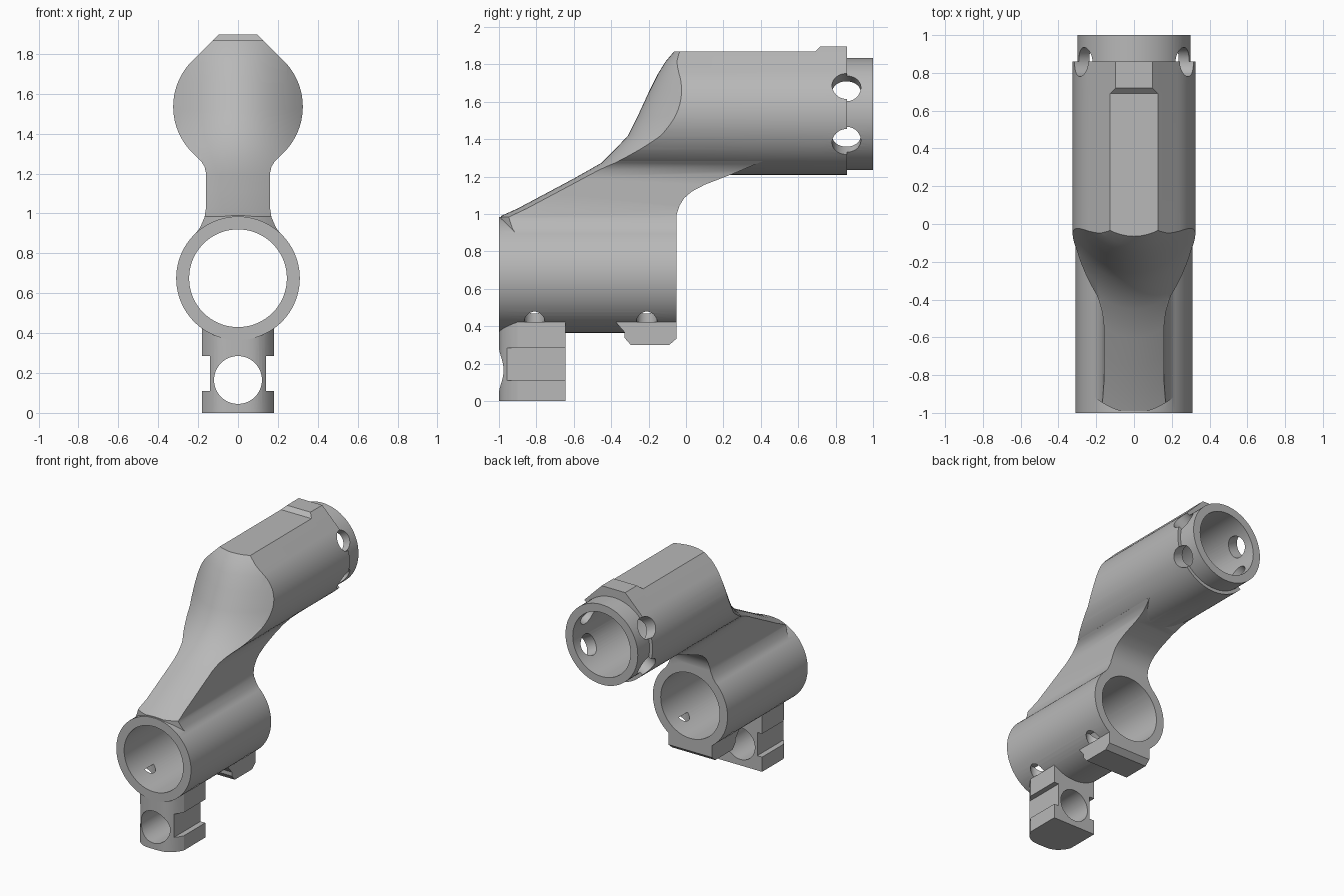
import bpy, bmesh, math
from mathutils import Matrix

if "Cube" in bpy.data.objects:
    bpy.data.objects.remove(bpy.data.objects["Cube"])

grey = bpy.data.materials.new("plain grey")
grey.diffuse_color = (0.48, 0.48, 0.48, 1)
grey.use_nodes = True
grey.node_tree.nodes["Principled BSDF"].inputs["Base Color"].default_value = grey.diffuse_color


def loft(name, rings):
    """Closed solid through matching rings of 3D points."""
    bm = bmesh.new()
    vs = [[bm.verts.new(p) for p in r] for r in rings]
    n = len(vs[0])
    for a, b in zip(vs, vs[1:]):
        for i in range(n):
            j = (i + 1) % n
            bm.faces.new((a[i], a[j], b[j], b[i]))
    bm.faces.new(vs[0][::-1])
    bm.faces.new(vs[-1])
    bmesh.ops.recalc_face_normals(bm, faces=bm.faces)
    me = bpy.data.meshes.new(name)
    bm.to_mesh(me)
    bm.free()
    me.materials.append(grey)
    ob = bpy.data.objects.new(name, me)
    bpy.context.collection.objects.link(ob)
    return ob


def prism(name, pts, axis, a, b):
    place = {'x': lambda p, t: (t, p[0], p[1]),
             'y': lambda p, t: (p[0], t, p[1]),
             'z': lambda p, t: (p[0], p[1], t)}[axis]
    return loft(name, [[place(p, t) for p in pts] for t in (a, b)])


def disc(cx, cy, r, n=72):
    return [(cx + r * math.cos(2 * math.pi * i / n), cy + r * math.sin(2 * math.pi * i / n)) for i in range(n)]


def box(x0, x1, z0, z1):
    return [(x0, z0), (x1, z0), (x1, z1), (x0, z1)]


def combine(ob, other, op):
    m = ob.modifiers.new(op, 'BOOLEAN')
    m.operation, m.object, m.solver = op, other, 'EXACT'
    bpy.context.view_layer.objects.active = ob
    bpy.ops.object.modifier_apply(modifier=m.name)
    bpy.data.objects.remove(other)


def cut(ob, other):
    combine(ob, other, 'DIFFERENCE')


def add(ob, other):
    combine(ob, other, 'UNION')


# Upper barrel: round with a flat-topped peak, raised key near the rear
ZB, RB = 1.535, 0.325


def peaked(y, top):
    arc = [math.radians(135 + 270 * i / 60) for i in range(61)]
    w = RB * math.sqrt(2) - (top - ZB)
    pts = [(RB * math.cos(t), ZB + RB * math.sin(t)) for t in arc] + [(w, top), (-w, top)]
    return [(x, y, z) for x, z in pts]


body = loft("bracket_body", [peaked(-0.6, 1.868), peaked(0.69, 1.868), peaked(0.72, 1.897), peaked(0.86, 1.897)])

# Neck with fillets into both tubes, hollowed at the rear by a curve
half = [(0.15, 0.8), (0.222, 0.885), (0.19, 0.93), (0.168, 0.98), (0.16, 1.03), (0.16, 1.2),
        (0.168, 1.235), (0.185, 1.262), (0.207, 1.284), (0.15, 1.4)]
neck = prism("neck", half + [(-x, z) for x, z in reversed(half)], 'y', -0.99, 0.45)
cut(neck, prism("neck_rear_cutter", [(-0.05, 0.7), (-0.05, 1.0), (-0.035, 1.045), (-0.01, 1.085), (0.03, 1.12),
                                     (0.1, 1.157), (0.25, 1.215), (0.38, 1.27), (0.5, 1.32), (0.6, 1.32),
                                     (0.6, 0.7)], 'x', -0.5, 0.5))
add(body, neck)

# Swept front face, bulging forward in the middle
front = [(-1.0, 0.86), (-1.0, 0.985), (-0.9, 1.03), (-0.75, 1.11), (-0.6, 1.19), (-0.45, 1.275), (-0.38, 1.345),
         (-0.31, 1.42), (-0.26, 1.52), (-0.2, 1.65), (-0.15, 1.75), (-0.11, 1.815), (-0.065, 1.868),
         (-0.03, 1.91), (-0.03, 2.1)]
rings = []
for i in range(25):
    x = -0.42 + 0.035 * i
    rings.append([(x, y + 1.9 * x * x, z) for y, z in front] + [(x, -1.6, 2.1), (x, -1.6, 0.86)])
cut(body, loft("front_cutter", rings))

# Rear spigot, blind bore and four radial holes
add(body, prism("spigot", disc(0, ZB, 0.30), 'y', 0.8, 1.0))
cut(body, prism("barrel_bore", disc(0, ZB, 0.24), 'y', 0.1, 1.1))
for a in (28, 152, 208, 332):
    hole = prism("radial_hole", disc(0, 0, 0.077, 40), 'x', 0.15, 0.5)
    hole.data.transform(Matrix.Translation((0, 0.858, ZB)) @ Matrix.Rotation(math.radians(a), 4, 'Y'))
    cut(body, hole)

# Lower tube with vertical relief holes beside the lugs
tube = prism("lower_tube", disc(0, 0.675, 0.31), 'y', -1.0, -0.05)
for y in (-0.81, -0.21):
    for s in (-1, 1):
        cut(tube, prism("relief_hole", disc(s * 0.185, y, 0.055, 32), 'z', 0.2, 0.5))
add(body, tube)

# Front foot: rounded front, cross bore, side grooves
xs = [-0.18 + 0.36 * i / 24 for i in range(25)]
foot = prism("foot", [(x, -1 + 0.1 * abs(x / 0.18) ** 3.5) for x in xs] + [(0.18, -0.645), (-0.18, -0.645)],
             'z', 0.0, 0.422)
cut(foot, prism("foot_bore", disc(0, 0.165, 0.12), 'y', -1.2, -0.5))
for s in (-1, 1):
    cut(foot, prism("groove", box(min(s * 0.14, s * 0.3), max(s * 0.14, s * 0.3), 0.11, 0.285), 'y', -1.2, -0.5))
add(body, foot)

# Rear lug under the tube
add(body, prism("rear_lug", [(-0.375, 0.422), (-0.33, 0.37), (-0.33, 0.34), (-0.295, 0.30), (-0.09, 0.30),
                             (-0.05, 0.335), (-0.05, 0.422)], 'x', -0.18, 0.18))
cut(body, prism("tube_bore", disc(0, 0.675, 0.245), 'y', -1.2, 0.05))

# Smooth curved faces, keep hard edges
bpy.ops.object.select_all(action='DESELECT')
body.select_set(True)
bpy.context.view_layer.objects.active = body
bpy.ops.object.shade_smooth_by_angle(angle=math.radians(25))
